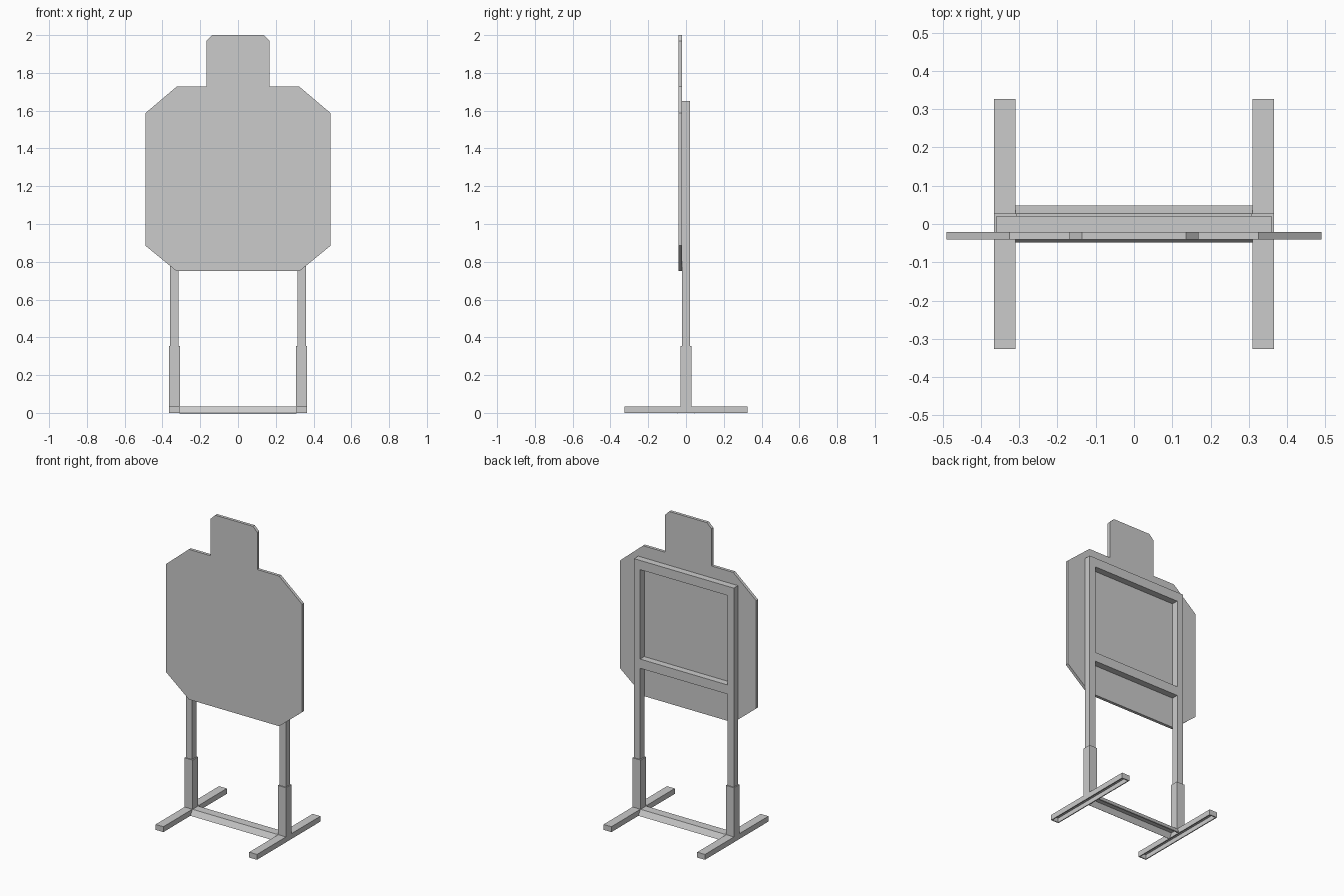
import bpy, bmesh

if "Cube" in bpy.data.objects:
    bpy.data.objects.remove(bpy.data.objects["Cube"])


def finish(name, bm):
    bmesh.ops.recalc_face_normals(bm, faces=bm.faces)
    mesh = bpy.data.meshes.new(name)
    bm.to_mesh(mesh)
    bm.free()
    obj = bpy.data.objects.new(name, mesh)
    bpy.context.collection.objects.link(obj)
    return obj


def prism(bm, points, offset):
    """Extrude a closed outline along the offset vector."""
    face = bm.faces.new([bm.verts.new(p) for p in points])
    out = bmesh.ops.extrude_face_region(bm, geom=[face], use_keep_orig=True)
    moved = [g for g in out["geom"] if isinstance(g, bmesh.types.BMVert)]
    bmesh.ops.translate(bm, verts=moved, vec=offset)
    bmesh.ops.recalc_face_normals(bm, faces=bm.faces)


def box(name, x, y, z, open_bottom=False):
    bm = bmesh.new()
    pts = [(x[0], y[0], z[0]), (x[1], y[0], z[0]), (x[1], y[1], z[0]), (x[0], y[1], z[0])]
    prism(bm, pts, (0, 0, z[1] - z[0]))
    if open_bottom:
        down = [f for f in bm.faces if f.normal.z < -0.9]
        bmesh.ops.delete(bm, geom=down, context='FACES_ONLY')
        return add_wall(finish_open(name, bm))
    return finish(name, bm)


def finish_open(name, bm):
    # normals are already outward from the closed prism
    mesh = bpy.data.meshes.new(name)
    bm.to_mesh(mesh)
    bm.free()
    obj = bpy.data.objects.new(name, mesh)
    bpy.context.collection.objects.link(obj)
    return obj


def add_wall(obj, thickness=0.006):
    mod = obj.modifiers.new("wall", 'SOLIDIFY')
    mod.thickness = thickness
    mod.offset = -1
    mod.use_even_offset = True
    return obj


# Silhouette plate: right half outline, mirrored
half = [(0.325, 0.75), (0.49, 0.885), (0.49, 1.587), (0.325, 1.727),
        (0.168, 1.727), (0.168, 1.968), (0.136, 2.0)]
outline = half + [(-x, z) for x, z in reversed(half)]
bm = bmesh.new()
prism(bm, [(x, -0.041, z) for x, z in outline], (0, 0.0195, 0))
finish("target_plate", bm)

# Uprights, sockets and hollow feet on both sides
for side, s in (("left", -1), ("right", 1)):
    def span(a, b):
        return sorted((s * a, s * b))
    box(side + "_upright", span(0.315, 0.359), (-0.0215, 0.0215), (0.035, 1.65))
    box(side + "_socket", span(0.307, 0.365), (-0.028, 0.028), (0.035, 0.355))
    box(side + "_foot", span(0.309, 0.365), (-0.326, 0.326), (0, 0.035), open_bottom=True)

# Frame rails behind the plate
for name, z in (("top_rail", 1.59), ("lower_rail", 0.948)):
    box(name, (-0.315, 0.315), (-0.0215, 0.0215), (z, z + 0.06))

# Base crossbar: trapezoid channel open underneath
section = [(-0.048, 0), (-0.028, 0.035), (0.028, 0.035), (0.048, 0)]
bm = bmesh.new()
prism(bm, [(-0.309, y, z) for y, z in section], (0.618, 0, 0))
hidden = [f for f in bm.faces if f.normal.z < -0.9 or abs(f.normal.x) > 0.9]
bmesh.ops.delete(bm, geom=hidden, context='FACES_ONLY')
add_wall(finish_open("base_crossbar", bm))
